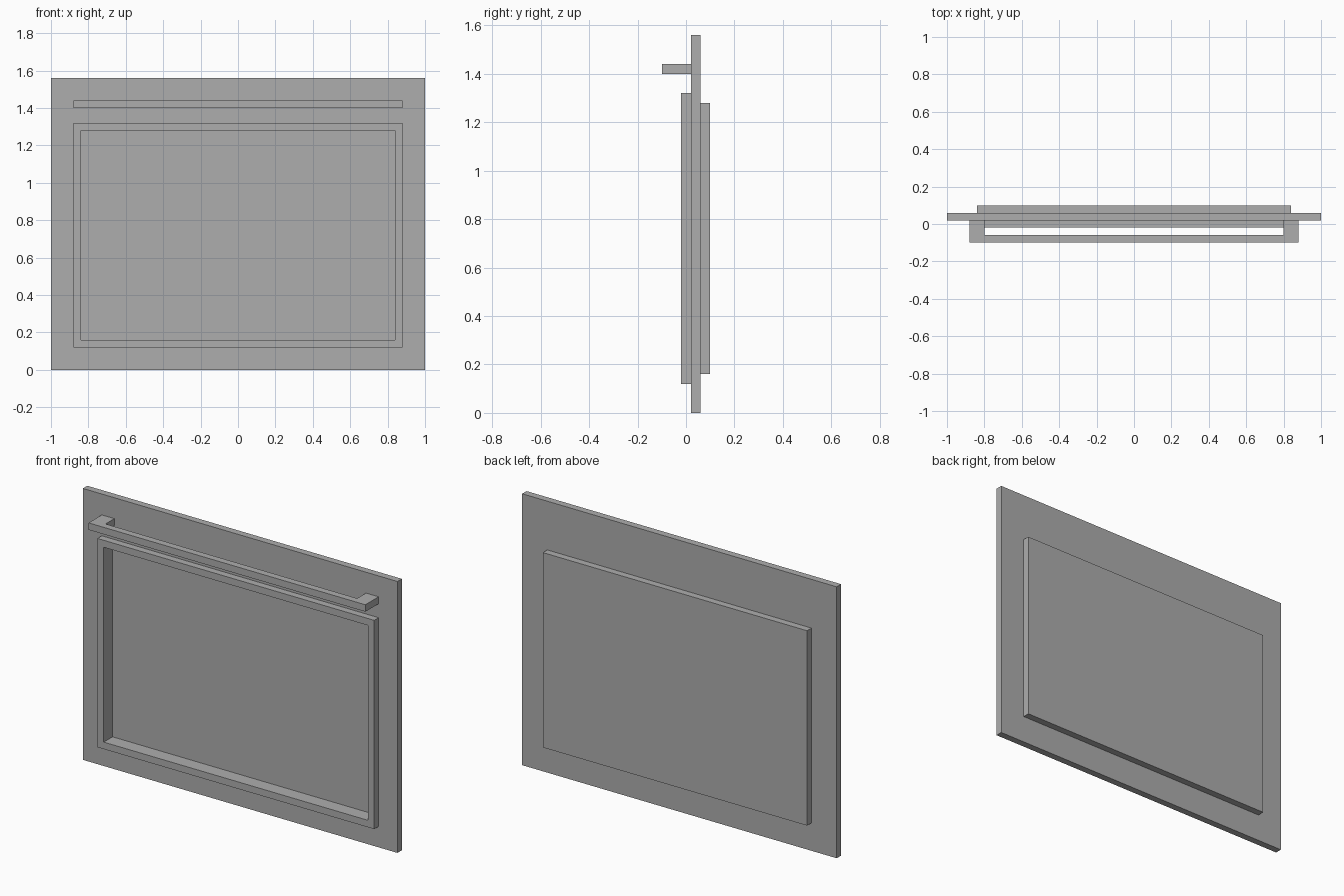
import bpy, bmesh
from mathutils import Vector

default = bpy.data.objects.get("Cube")
if default:
    bpy.data.objects.remove(default)

GREY = (0.42, 0.42, 0.42, 1)
grey = bpy.data.materials.new("plain grey")
grey.use_nodes = True
grey.diffuse_color = GREY
grey.node_tree.nodes["Principled BSDF"].inputs["Base Color"].default_value = GREY


def finish(name, bm):
    bmesh.ops.recalc_face_normals(bm, faces=bm.faces)
    mesh = bpy.data.meshes.new(name)
    bm.to_mesh(mesh)
    bm.free()
    mesh.materials.append(grey)
    obj = bpy.data.objects.new(name, mesh)
    bpy.context.collection.objects.link(obj)
    return obj


def extrude_all(bm, offset):
    moved = bmesh.ops.extrude_face_region(bm, geom=bm.faces[:])["geom"]
    verts = [g for g in moved if isinstance(g, bmesh.types.BMVert)]
    bmesh.ops.translate(bm, verts=verts, vec=Vector(offset))


def rectangle(half, bottom, top, y):
    return [(-half, y, bottom), (half, y, bottom), (half, y, top), (-half, y, top)]


def plate(name, outer, y0, y1, opening=None):
    """Upright rectangular plate, with an optional rectangular opening."""
    bm = bmesh.new()
    rim = [bm.verts.new(p) for p in rectangle(*outer, y0)]
    if opening:
        hole = [bm.verts.new(p) for p in rectangle(*opening, y0)]
        for i in range(4):
            j = (i + 1) % 4
            bm.faces.new((rim[i], rim[j], hole[j], hole[i]))
    else:
        bm.faces.new(rim)
    extrude_all(bm, (0, y1 - y0, 0))
    return finish(name, bm)


# Each rectangle: half width, bottom, top
PANEL = (1.0, 0.0, 1.56)
TRIM = (0.88, 0.12, 1.32)
OPENING = (0.84, 0.16, 1.28)

# Door panel with raised trim around its opening, closed by a pane behind
plate("door_panel", PANEL, 0.02, 0.06, OPENING)
plate("front_trim", TRIM, -0.02, 0.02, OPENING)
plate("back_pane", OPENING, 0.06, 0.10)

# Handle: U-shaped plan, mirrored about x, extruded upward
half_plan = [(0.88, 0.02), (0.88, -0.10)]
inner_plan = [(0.80, -0.06), (0.80, 0.02)]
plan = (half_plan + [(-x, y) for x, y in reversed(half_plan)]
        + [(-x, y) for x, y in reversed(inner_plan)] + inner_plan)
bm = bmesh.new()
bm.faces.new([bm.verts.new((x, y, 1.40)) for x, y in plan])
extrude_all(bm, (0, 0, 0.04))
finish("handle", bm)
